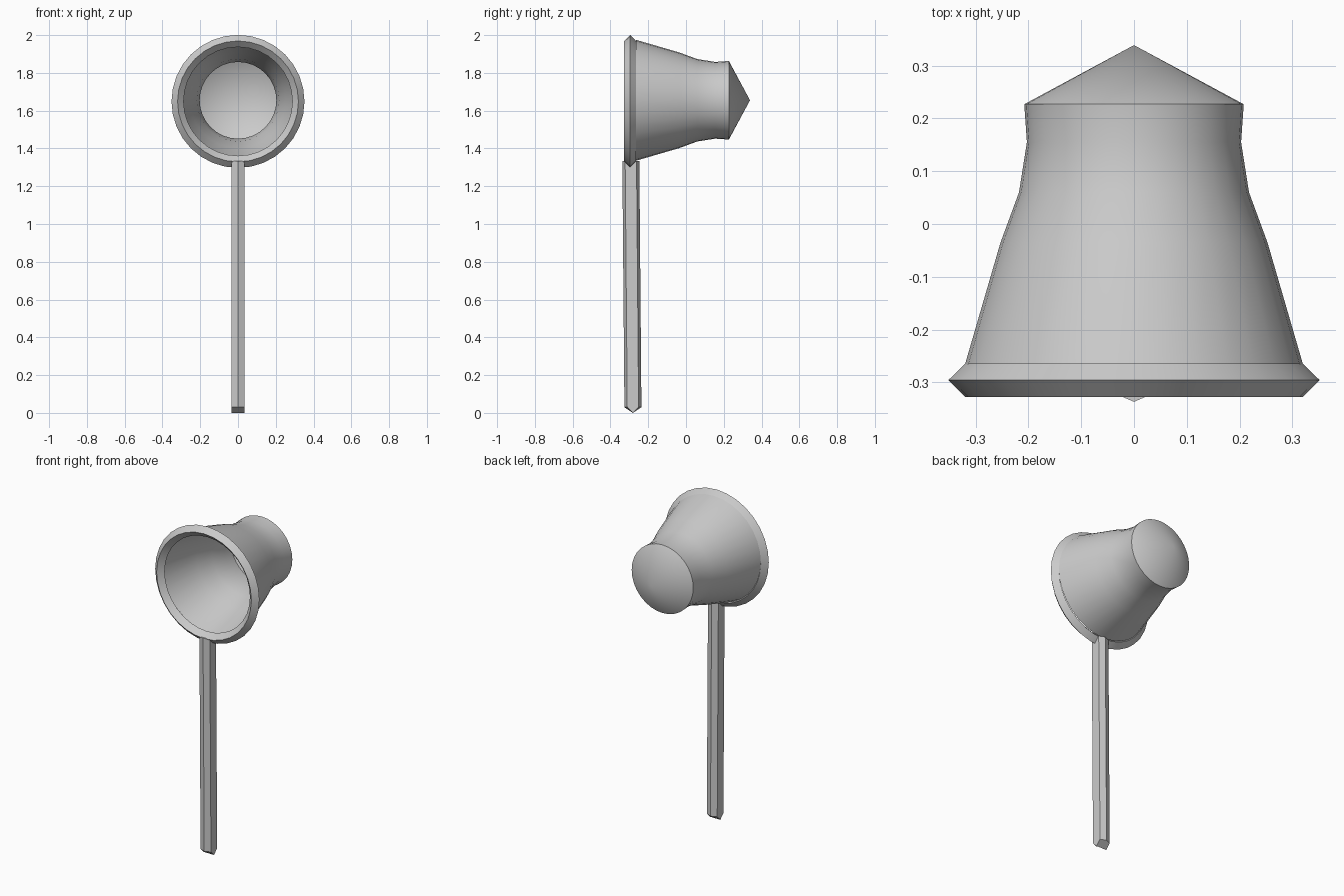
import bpy, bmesh, math

if "Cube" in bpy.data.objects:
    bpy.data.objects.remove(bpy.data.objects["Cube"])

SEG = 32


def make_object(name, bm):
    bmesh.ops.recalc_face_normals(bm, faces=bm.faces)
    mesh = bpy.data.meshes.new(name)
    bm.to_mesh(mesh)
    bm.free()
    obj = bpy.data.objects.new(name, mesh)
    bpy.context.collection.objects.link(obj)
    bpy.ops.object.select_all(action='DESELECT')
    obj.select_set(True)
    bpy.context.view_layer.objects.active = obj
    bpy.ops.object.shade_smooth_by_angle(angle=math.radians(30))
    return obj


def lathe(name, profile, z, closed=False):
    """Spin (radius, y) points around a horizontal axis at height z."""
    bm = bmesh.new()
    verts = [bm.verts.new((0, y, z + r)) for r, y in profile]
    pairs = list(zip(verts, verts[1:] + verts[:1]))
    edges = [bm.edges.new(p) for p in (pairs if closed else pairs[:-1])]
    bmesh.ops.spin(bm, geom=verts + edges, cent=(0, 0, z), axis=(0, 1, 0),
                   angle=math.tau, steps=SEG)
    bmesh.ops.remove_doubles(bm, verts=bm.verts, dist=1e-4)
    return make_object(name, bm)


# Flared cup, open at the front, with a conical closed end
lathe("cup", [(0.32, -0.265), (0.253, -0.035), (0.218, 0.06),
              (0.203, 0.155), (0.208, 0.227), (0, 0.339)], 1.655)

# Diamond-section rim around the cup opening
lathe("rim", [(0.352, -0.296), (0.32, -0.265), (0.288, -0.296),
              (0.32, -0.328)], 1.649, closed=True)

# Six-sided handle leaning slightly, with a wedge-shaped lower end
section = [(0, -0.045), (0.035, -0.03), (0.035, 0), (0.035, 0.03),
           (0, 0.045), (-0.035, 0.03), (-0.035, 0), (-0.035, -0.03)]
bm = bmesh.new()
bottom = [bm.verts.new((x, -0.281 + y, 0.03 if y else 0.0)) for x, y in section]
top = [bm.verts.new((x, -0.292 + y, 1.333)) for x, y in section]
for i in range(8):
    j = (i + 1) % 8
    bm.faces.new((bottom[i], bottom[j], top[j], top[i]))
bm.faces.new(top)
bm.faces.new([bottom[i] for i in (6, 7, 0, 1, 2)])
bm.faces.new([bottom[i] for i in (2, 3, 4, 5, 6)])
make_object("handle", bm)
